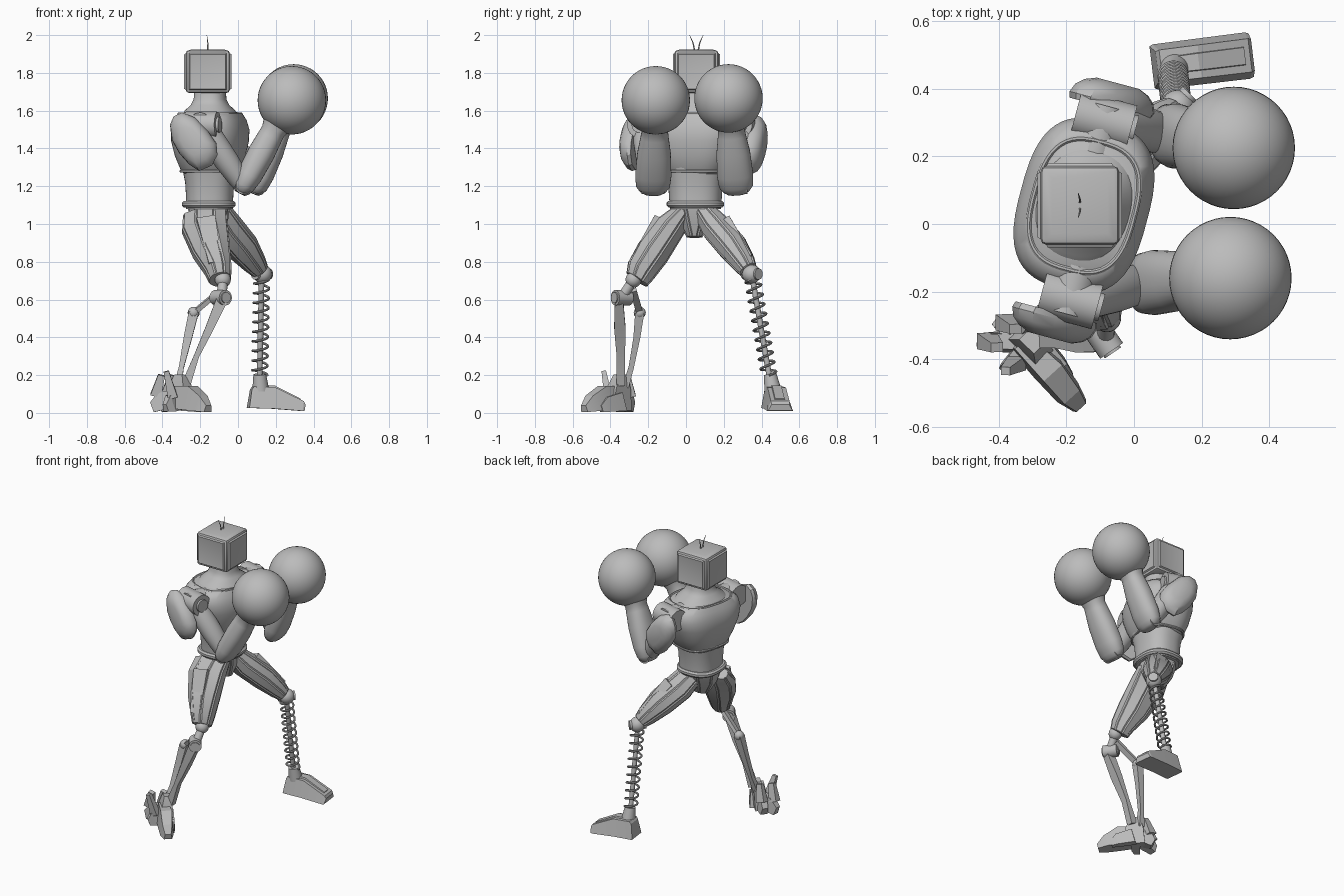
import bpy, bmesh, math
from mathutils import Vector, Matrix

cube = bpy.data.objects.get("Cube")
if cube:
    bpy.data.objects.remove(cube)

GREY = (0.5, 0.5, 0.5, 1)
metal = bpy.data.materials.new("grey_metal")
metal.use_nodes = True
metal.diffuse_color = GREY
metal.node_tree.nodes["Principled BSDF"].inputs["Base Color"].default_value = GREY
X, Y, Z = Vector((1, 0, 0)), Vector((0, 1, 0)), Vector((0, 0, 1))
SQUARE = [(1, 1), (-1, 1), (-1, -1), (1, -1)]
WEDGE = [(1, .72), (-1, 1), (-1, -1), (1, -.72)]


def finish(name, bm, angle=35):
    bmesh.ops.recalc_face_normals(bm, faces=bm.faces)
    mesh = bpy.data.meshes.new(name)
    bm.to_mesh(mesh)
    bm.free()
    mesh.materials.append(metal)
    mesh.shade_smooth()
    mesh.set_sharp_from_angle(angle=math.radians(angle))
    obj = bpy.data.objects.new(name, mesh)
    bpy.context.collection.objects.link(obj)
    return obj


def oval(sides, power=2):
    """Unit superellipse profile."""
    out = []
    for i in range(sides):
        a = math.tau * (i + 0.5) / sides
        c, s = math.cos(a), math.sin(a)
        out.append((math.copysign(abs(c) ** (2 / power), c),
                    math.copysign(abs(s) ** (2 / power), s)))
    return out


def loft(name, sections, profile, ref=X, straight=True, closed=False, panels=False, angle=35):
    """Skin a profile over sections (x, y, z, half size along ref, other half size)."""
    bm = bmesh.new()
    pts = [Vector(s[:3]) for s in sections]
    n, rings = len(pts), []
    for i, (p, s) in enumerate(zip(pts, sections)):
        if straight:
            t = pts[-1] - pts[0]
        elif closed:
            t = pts[(i + 1) % n] - pts[i - 1]
        else:
            t = pts[min(i + 1, n - 1)] - pts[max(i - 1, 0)]
        t = t.normalized()
        a = (ref - t * ref.dot(t)).normalized()
        b = t.cross(a)
        rings.append([bm.verts.new(p + a * u * s[3] + b * v * s[4]) for u, v in profile])
    k = len(profile)
    strips = [[] for _ in profile]
    for i in range(n if closed else n - 1):
        lo, hi = rings[i], rings[(i + 1) % n]
        for j in range(k):
            strips[j].append(bm.faces.new((lo[j], lo[(j + 1) % k], hi[(j + 1) % k], hi[j])))
    if not closed:
        bm.faces.new(rings[0])
        bm.faces.new(rings[-1])
    bmesh.ops.recalc_face_normals(bm, faces=bm.faces)
    if panels:
        # One long raised plate per side
        for strip in strips:
            bmesh.ops.inset_region(bm, faces=strip, thickness=0.007, depth=0.007)
    return finish(name, bm, angle)


def rod(name, a, b, r, r2=None, sides=20):
    r2 = r if r2 is None else r2
    return loft(name, [(*a, r, r), (*b, r2, r2)], oval(sides), Y + Z * 0.3)


def bar(name, a, b, w, h, w2, h2):
    return loft(name, [(*a, w, h), (*b, w2, h2)], SQUARE)


def ball(name, c, r, seg=24):
    bm = bmesh.new()
    bmesh.ops.create_uvsphere(bm, u_segments=seg, v_segments=seg // 2, radius=r,
                              matrix=Matrix.Translation(c))
    return finish(name, bm, 60)


def rim(name, c, dx, dy, z, thick, twist, power=2.6):
    """Closed bead around an oval outline."""
    rot = Matrix.Rotation(twist, 3, 'Z')
    path = []
    for u, v in oval(48, power):
        p = rot @ Vector((u * dx, v * dy, 0))
        path.append((c[0] + p.x, c[1] + p.y, z, thick, thick))
    return loft(name, path, oval(8), Z, False, True)


def upright(name, c, rows, power, ref=X):
    return loft(name, [(*c, *r) for r in rows], oval(48, power), ref, angle=50)


# Torso: waist, turned chest shell, collar and belt
TWIST = math.radians(-15)
CHEST = (-0.148, 0.055)
FRONT = Matrix.Rotation(TWIST, 3, 'Z') @ X
LEFT = Z.cross(FRONT)
upright("waist", (-0.15, 0.05), [(1.08, .125, .135), (1.14, .125, .14), (1.22, .13, .145),
                                 (1.32, .15, .17)], 2.4)
upright("chest_shell", CHEST, [(1.265, .13, .145), (1.29, .148, .17), (1.36, .175, .205),
        (1.44, .192, .24), (1.5, .192, .255), (1.55, .177, .245), (1.585, .158, .205)], 2.8, FRONT)
upright("upper_chest", CHEST, [(1.56, .15, .185), (1.6, .13, .15), (1.63, .1, .105),
                               (1.66, .085, .085), (1.71, .083, .083)], 2.3, FRONT)
rim("collar_rim", CHEST, .152, .195, 1.582, .009, TWIST, 2.8)
rim("lower_chest_rim", CHEST, .143, .162, 1.28, .009, TWIST, 3)
rim("belt", (-0.155, 0.05), .125, .135, 1.105, .019, 0)

# Pelvis wedge
loft("pelvis", [(-.155, .045, 1.1, .115, .125), (-.15, .045, 1.02, .1, .09),
                (-.14, .045, .93, .055, .035)], oval(8), panels=True)

# Box head with raised framed panels on each side, and two whiskers
bm = bmesh.new()
bmesh.ops.create_cube(bm, size=1, matrix=Matrix.Translation((-.16, .055, 1.807))
                      @ Matrix.Diagonal((.232, .232, .226, 1)))
bmesh.ops.bevel(bm, geom=bm.edges[:], offset=.016, segments=2, affect='EDGES', profile=.5)
big = [f for f in bm.faces if f.calc_area() > .02 and abs(f.normal.z) < .5]
bmesh.ops.inset_individual(bm, faces=big, thickness=.008, depth=.009)
bmesh.ops.inset_individual(bm, faces=big, thickness=.018, depth=-.003)
lid = [f for f in bm.faces if f.calc_area() > .02 and f.normal.z > .5]
bmesh.ops.inset_individual(bm, faces=lid, thickness=.025, depth=.005)
finish("box_head", bm, 30)
for side in (-1, 1):
    loft("antenna", [(-.16, .055 + side * .01, 1.92, .004, .004),
                     (-.16, .055 + side * .018, 1.96, .003, .003),
                     (-.165, .055 + side * .036, 2.0, .001, .001)], oval(6), straight=False)

# Arms: shoulder drum, upper arm, elbow, forearm, cuff, glove and shoulder pad
SHIELD = [(-.135, .08), (-.115, .125), (-.07, .145), (.0, .12), (.07, .05), (.12, -.02),
          (.125, -.08), (.095, -.135), (.025, -.165), (-.03, -.13), (-.085, -.07), (-.125, .0)]
ARMS = [
    ("right", -1, (-.19, -.222, 1.525), (.03, -.175, 1.2), (.185, -.165, 1.49),
     (.285, -.16, 1.655), (-.225, -.262, 1.445)),
    ("left", 1, (-.09, .305, 1.525), (.1, .265, 1.2), (.215, .24, 1.5),
     (.295, .225, 1.665), (-.065, .34, 1.43)),
]
for name, side, sh, el, wr, gl, pad in ARMS:
    sh, el, wr, gl, pad = map(Vector, (sh, el, wr, gl, pad))
    rod(name + "_shoulder_drum", sh - FRONT * .085, sh + FRONT * .085, .07)
    rod(name + "_shoulder_cap", sh + FRONT * .08, sh + FRONT * .098, .042)
    rod(name + "_shoulder_axle", sh - LEFT * side * .1, sh + LEFT * side * .045, .065)
    loft(name + "_upper_arm", [(*sh.lerp(el, t), a, b) for t, a, b in
         ((0, .055, .055), (.25, .07, .068), (.6, .068, .065), (.9, .06, .055), (1, .05, .045))],
         oval(24), Y, angle=50)
    rod(name + "_elbow", el - Y * .06, el + Y * .06, .043)
    loft(name + "_forearm", [(*el.lerp(wr, t), a, b) for t, a, b in
         ((-.13, .05, .03), (-.08, .072, .045), (0, .09, .057), (.2, .096, .068), (.6, .089, .072),
          (.9, .074, .066), (1, .07, .064), (1.12, .082, .076))], oval(32, 2.3), Y, angle=50)
    ball(name + "_glove", gl, .181, 48)
    loft(name + "_shoulder_pad",
         [(*(pad + LEFT * side * d), s, -side * s) for d, s in
          ((0, .96), (.018, 1.0), (.045, .92), (.065, .75), (.078, .5))],
         SHIELD, FRONT, angle=32)

# Armoured thighs
loft("right_thigh", [(-.175, -.02, 1.06, .12, .05), (-.175, -.085, .98, .125, .08),
     (-.14, -.175, .85, .1, .09), (-.105, -.237, .755, .07, .08),
     (-.095, -.26, .705, .055, .062)], oval(8), panels=True, angle=20)
loft("left_thigh", [(-.115, .1, 1.06, .08, .055), (-.065, .16, .98, .092, .078),
     (.02, .245, .88, .087, .078), (.085, .305, .795, .062, .06),
     (.115, .33, .755, .045, .045)], oval(8), panels=True, angle=20)
bar("right_thigh_plate", (-.17, -.15, 1.03), (-.12, -.285, .79), .05, .022, .035, .02)
bar("left_thigh_plate", (-.03, .22, 1.02), (.1, .34, .82), .035, .02, .025, .016)

# Left lower leg: knee ball, coil spring on a post
top, low = Vector((.125, .352, .71)), Vector((.115, .44, .2))
ball("left_knee", (.13, .347, .735), .05)
rod("left_knee_pin", (.09, .31, .735), (.165, .385, .735), .03)
rod("spring_post", top, low, .015)
axis = (low - top).normalized()
e1 = (X - axis * X.dot(axis)).normalized()
e2 = axis.cross(e1)
TURNS, STEPS = 10, 20
coil = []
for i in range(TURNS * STEPS + 1):
    a = math.tau * i / STEPS
    p = top.lerp(low, i / (TURNS * STEPS)) + (e1 * math.cos(a) + e2 * math.sin(a)) * .04
    coil.append((*p, .0065, .0065))
loft("coil_spring", coil, oval(8), axis, False)

# Left foot: ankle socket and wedge shoe
rod("left_ankle", (.115, .445, .205), (.12, .46, .12), .034, .045)
turn = Matrix.Rotation(math.radians(7), 3, 'Z')


def shoe(name, rows):
    """Tapered box sections along the foot: (distance, half width, bottom, top)."""
    secs = []
    for d, w, lo, hi in rows:
        p = Vector((.205, .482, 0)) + turn @ Vector((d, 0, 0))
        secs.append((p.x, p.y, (lo + hi) / 2, (hi - lo) / 2, w))
    loft(name, secs, WEDGE, Z, angle=20)


shoe("left_foot", [(-.145, .062, .025, .125), (-.135, .067, .025, .14), (-.02, .068, .022, .135),
                   (.135, .069, .01, .062), (.145, .065, .012, .045)])
shoe("left_foot_ridge", [(-.1, .032, .1, .148), (-.02, .034, .1, .146), (.12, .035, .045, .076)])

# Right lower leg: knee joint, hinge and two struts
ball("right_knee", (-.08, -.278, .705), .042)
rod("right_knee_link", (-.08, -.28, .7), (-.085, -.335, .62), .026)
rod("right_hinge", (-.118, -.3, .61), (-.066, -.375, .61), .041)
rod("right_hinge_cap", (-.122, -.294, .61), (-.062, -.381, .61), .029)
loft("front_strut", [(-.085, -.355, .6, .03, .022), (-.15, -.35, .45, .022, .03),
     (-.22, -.345, .3, .014, .022), (-.275, -.345, .15, .024, .022)], SQUARE, straight=False)
bar("link_strut", (-.09, -.28, .65), (-.235, -.245, .53), .012, .018, .012, .018)
ball("rear_strut_joint", (-.235, -.245, .53), .032, 16)
loft("rear_strut", [(-.235, -.245, .53, .026, .024), (-.265, -.26, .4, .022, .018),
     (-.3, -.29, .24, .013, .014), (-.32, -.32, .14, .02, .018)], SQUARE, straight=False)

# Right foot: ankle block, long toe, side toe and rear claws
loft("right_ankle", [(-.3, -.345, .2, .03, .025), (-.305, -.355, .13, .055, .035),
                     (-.31, -.365, .02, .07, .04)], SQUARE, X - Y, angle=20)


def claw(name, rows):
    loft(name, rows, WEDGE, Z, angle=20)


claw("long_toe", [(-.34, -.34, .085, .06, .04), (-.25, -.43, .08, .065, .05),
                  (-.19, -.505, .05, .042, .042), (-.158, -.54, .022, .018, .026)])
claw("inner_toe", [(-.28, -.335, .06, .05, .022), (-.215, -.415, .045, .04, .02),
                   (-.19, -.45, .022, .018, .014)])
claw("outer_toe", [(-.32, -.36, .06, .045, .028), (-.36, -.41, .05, .045, .026),
                   (-.385, -.43, .025, .02, .018)])
for tip in ((-.455, -.345), (-.4, -.29)):
    claw("rear_claw", [(-.32, -.35, .08, .045, .03),
                       (tip[0] * .6 - .13, tip[1] * .6 - .14, .065, .05, .032),
                       (*tip, .03, .028, .024)])
    bar("claw_spike", (tip[0] + .02, tip[1], .09), (tip[0] + .05, tip[1] - .02, .2),
        .03, .024, .018, .014)
bar("outer_spike", (-.345, -.41, .08), (-.38, -.435, .22), .026, .022, .014, .012)
